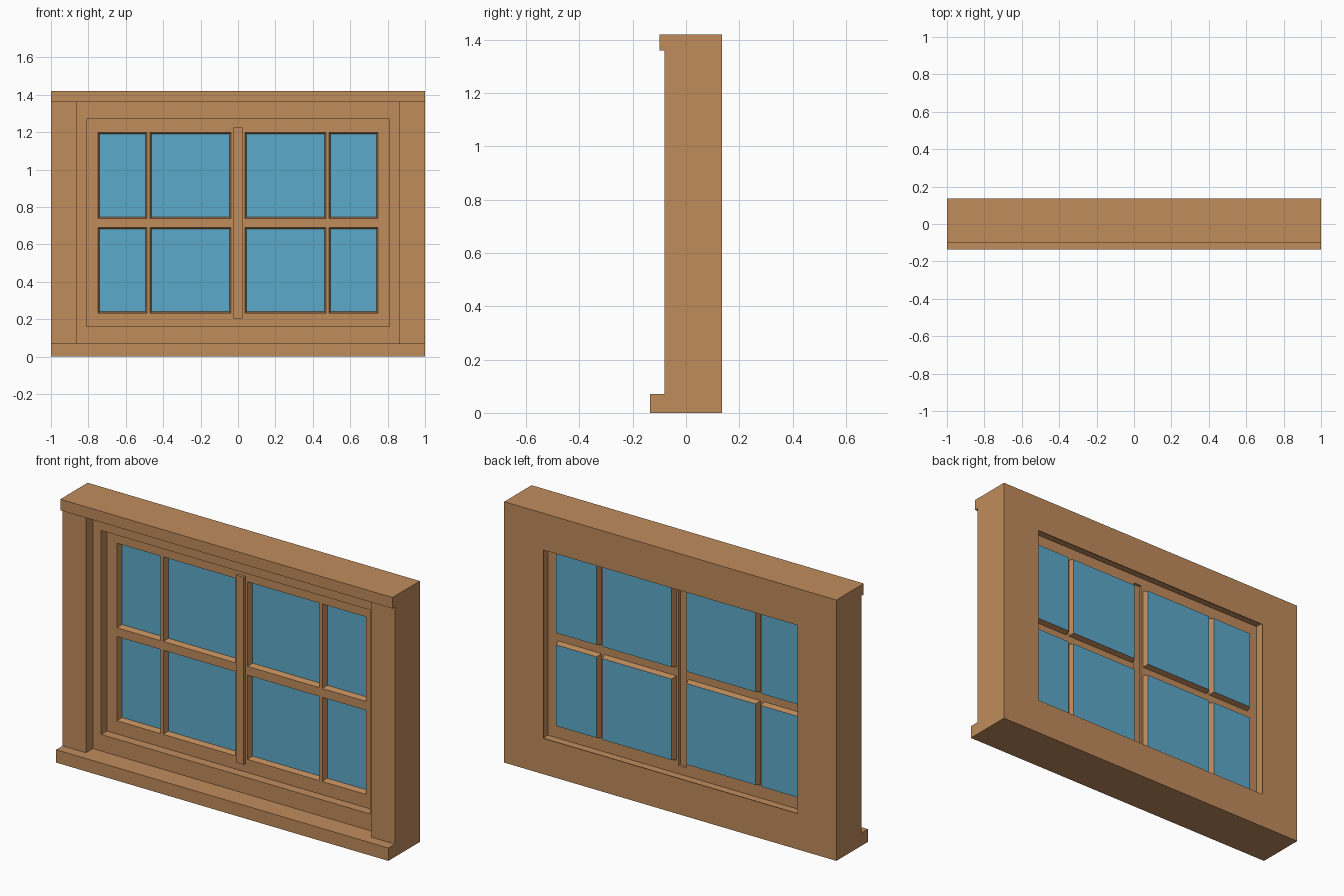
import bpy, bmesh

if "Cube" in bpy.data.objects:
    bpy.data.objects.remove(bpy.data.objects["Cube"], do_unlink=True)


def material(name, rgb):
    m = bpy.data.materials.new(name)
    m.use_nodes = True
    m.diffuse_color = (*rgb, 1)
    m.node_tree.nodes["Principled BSDF"].inputs["Base Color"].default_value = (*rgb, 1)
    return m


wood = material("warm_wood", (0.53, 0.262, 0.107))
blue = material("blue_glass", (0.107, 0.40, 0.59))


def finish(name, bm, mats=(wood,)):
    me = bpy.data.meshes.new(name)
    bm.to_mesh(me)
    bm.free()
    ob = bpy.data.objects.new(name, me)
    bpy.context.collection.objects.link(ob)
    for m in mats:
        me.materials.append(m)
    return ob


def box(name, x0, x1, y0, y1, z0, z1):
    bm = bmesh.new()
    bmesh.ops.create_cube(bm, size=1)
    for v in bm.verts:
        v.co = (x1 if v.co.x > 0 else x0,
                y1 if v.co.y > 0 else y0,
                z1 if v.co.z > 0 else z0)
    return finish(name, bm)


# Main frame: rectangular rings (half width, bottom, top, depth) skinned in a loop,
# leaving a hidden cavity behind the back lip
FACE, BACK, SASH = -0.02, 0.135, 0.03
outer, cavity, lip = (1, 0, 1.42), (0.81, 0.16, 1.27), (0.765, 0.195, 1.22)
bm = bmesh.new()
rings = []
for (w, z0, z1), y in [(outer, FACE), (cavity, FACE), (cavity, BACK - 0.005),
                       (lip, BACK - 0.005), (lip, BACK), (outer, BACK)]:
    rings.append([bm.verts.new((x, y, z)) for x, z in
                  [(-w, z0), (w, z0), (w, z1), (-w, z1)]])
for i, a in enumerate(rings):
    b = rings[(i + 1) % len(rings)]
    for k in range(4):
        n = (k + 1) % 4
        bm.faces.new((a[k], a[n], b[n], b[k]))
bmesh.ops.recalc_face_normals(bm, faces=bm.faces)
finish("main_frame", bm)

# Front trim
for side, s in (("left", 1), ("right", -1)):
    box(side + "_casing", min(s, s * 0.86), max(s, s * 0.86), -0.08, FACE, 0.07, 1.36)
box("head_trim", -1, 1, -0.10, FACE, 1.36, 1.42)
box("window_sill", -1, 1, -BACK, FACE, 0, 0.07)

# Sash sheet: a grid whose pane cells are sunk and whose centre strip is raised
half = [0.024, 0.037, 0.47, 0.487, 0.749, 0.81]
xs = [-x for x in reversed(half)] + half
zs = [0.16, 0.205, 0.232, 0.69, 0.738, 1.198, 1.225, 1.27]
bm = bmesh.new()
grid = [[bm.verts.new((x, SASH, z)) for x in xs] for z in zs]
panes, strip = [], []
for j in range(len(zs) - 1):
    for i in range(len(xs) - 1):
        f = bm.faces.new((grid[j][i], grid[j][i + 1],
                          grid[j + 1][i + 1], grid[j + 1][i]))
        if j in (2, 4) and i in (1, 3, 7, 9):
            panes.append(f)
        if i == 5 and 0 < j < len(zs) - 2:
            strip.append(f)
bm.normal_update()

# Bevelled glazing bars around each pane
bmesh.ops.inset_individual(bm, faces=panes, thickness=0.012, depth=-0.03)
for f in panes:
    f.material_index = 1

# Raised centre mullion, hollow behind
new = bmesh.ops.extrude_face_region(bm, geom=strip)["geom"]
bmesh.ops.translate(bm, vec=(0, -0.015, 0),
                    verts=[g for g in new if isinstance(g, bmesh.types.BMVert)])
left_over = [f for f in strip if f.is_valid]
if left_over:
    bmesh.ops.delete(bm, geom=left_over, context="FACES_ONLY")
bmesh.ops.dissolve_limit(bm, angle_limit=0.01, verts=bm.verts, edges=bm.edges,
                         delimit={"MATERIAL"})
finish("glazed_sash", bm, (wood, blue))
